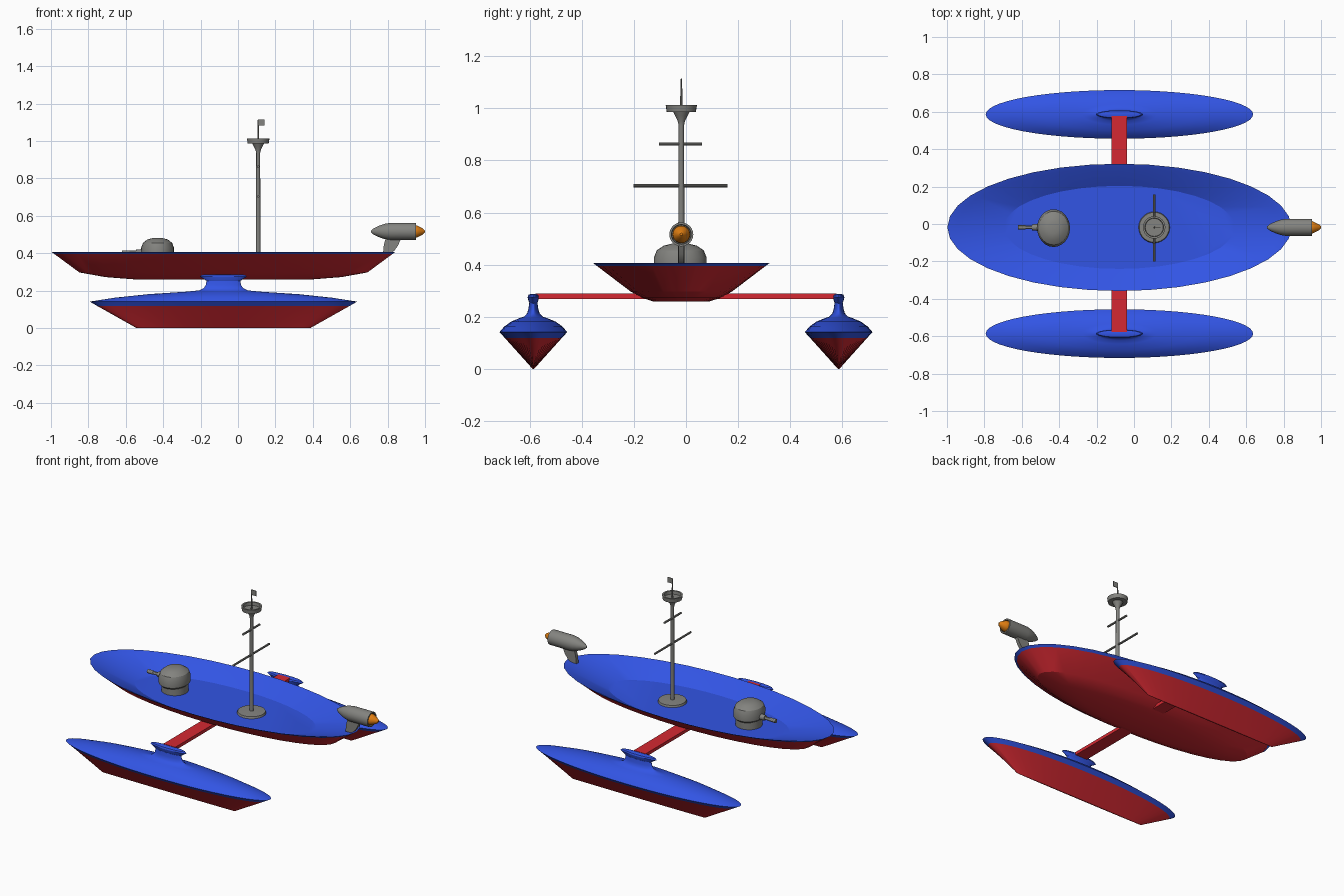
import bpy, bmesh, math
from mathutils import Matrix, Vector

if "Cube" in bpy.data.objects:
    bpy.data.objects.remove(bpy.data.objects["Cube"])


def mat(name, rgb):
    m = bpy.data.materials.new(name)
    m.diffuse_color = (*rgb, 1)
    m.use_nodes = True
    m.node_tree.nodes["Principled BSDF"].inputs["Base Color"].default_value = m.diffuse_color
    return m


BLUE = mat("blue paint", (0.032, 0.09, 0.78))
RED = mat("red paint", (0.66, 0.022, 0.032))
GREY = mat("grey metal", (0.23, 0.23, 0.215))
ORANGE = mat("orange flame", (0.75, 0.21, 0.006))

CY = -0.018      # centre line of the hull
CX = -0.078      # middle of hull and floats


def finish(bm, name, mats, smooth=30):
    bmesh.ops.recalc_face_normals(bm, faces=bm.faces)
    me = bpy.data.meshes.new(name)
    bm.to_mesh(me)
    bm.free()
    for m in mats:
        me.materials.append(m)
    ob = bpy.data.objects.new(name, me)
    bpy.context.collection.objects.link(ob)
    if smooth:
        bpy.ops.object.select_all(action='DESELECT')
        ob.select_set(True)
        bpy.context.view_layer.objects.active = ob
        bpy.ops.object.shade_smooth_by_angle(angle=math.radians(smooth))
    return ob


def loft(name, rings, loc, mats, n=32, smooth=30, axis='Z', split=None):
    """Stack elliptical rings (half width, half depth, height) and cap both ends.
    split: outward faces that look down and lie under this height use slot 1."""
    bm = bmesh.new()
    rows = []
    for a, b, h in rings:
        rows.append([bm.verts.new((a * math.cos(t), b * math.sin(t), h))
                     for t in (2 * math.pi * i / n for i in range(n))])
    for lo, hi in zip(rows, rows[1:]):
        for i in range(n):
            j = (i + 1) % n
            bm.faces.new((lo[i], lo[j], hi[j], hi[i]))
    bm.faces.new(rows[0][::-1])
    bm.faces.new(rows[-1])
    if axis == 'X':
        bm.transform(Matrix.Rotation(math.pi / 2, 4, 'Y'))
    elif axis == 'Y':
        bm.transform(Matrix.Rotation(-math.pi / 2, 4, 'X'))
    bm.transform(Matrix.Translation(loc))
    bmesh.ops.recalc_face_normals(bm, faces=bm.faces)
    if split is not None:
        for f in bm.faces:
            if f.normal.z < 0.01 and f.calc_center_median().z < split:
                f.material_index = 1
    return finish(bm, name, mats, smooth)


def round_rings(profile):
    return [(r, r, h) for r, h in profile]


def box(name, lo, hi, m):
    bm = bmesh.new()
    bmesh.ops.create_cube(bm, size=1)
    lo, hi = Vector(lo), Vector(hi)
    bm.transform(Matrix.Translation((lo + hi) / 2) @ Matrix.Diagonal((*(hi - lo), 1)))
    return finish(bm, name, [m], 0)


# main hull: round-bottomed outside, open dish inside
loft("main_hull", [
    (0.45, 0.105, 0.258), (0.63, 0.15, 0.272), (0.77, 0.195, 0.297),
    (0.903, 0.324, 0.395), (0.92, 0.34, 0.407),
    (0.87, 0.318, 0.396), (0.62, 0.222, 0.333)],
    (CX, CY, 0), [BLUE, RED], n=36, smooth=20, split=0.394)

# two side floats with necks and caps
for side, s in (("right", -1), ("left", 1)):
    y = s * 0.586
    loft(side + "_float", [
        (0.465, 0.003, 0.0), (0.675, 0.109, 0.118), (0.715, 0.13, 0.141),
        (0.58, 0.112, 0.162), (0.40, 0.086, 0.181), (0.20, 0.055, 0.194),
        (0.13, 0.035, 0.201), (0.105, 0.024, 0.213), (0.094, 0.019, 0.23),
        (0.09, 0.016, 0.252)],
        (CX, y, 0), [BLUE, RED], n=56, smooth=35, split=0.117)
    loft(side + "_float_cap", [
        (0.088, 0.014, 0.25), (0.105, 0.019, 0.262), (0.126, 0.022, 0.275),
        (0.115, 0.019, 0.284), (0.08, 0.012, 0.287)],
        (CX, y, 0), [BLUE], n=40)

# cross beam between the floats
box("cross_beam", (-0.12, -0.577, 0.269), (-0.037, 0.577, 0.289), RED)

# gun turret
TX = -0.43
loft("turret_base", round_rings([(0.078, 0.331), (0.078, 0.39)]),
     (TX, CY, 0), [GREY], n=24)
loft("turret_dome", [
    (0.074, 0.085, 0.377), (0.087, 0.1, 0.39), (0.088, 0.101, 0.428),
    (0.078, 0.09, 0.455), (0.055, 0.063, 0.473), (0.025, 0.03, 0.481)],
    (TX, CY - 0.004, 0), [GREY], n=24)
loft("gun_barrel", round_rings([(0.012, -0.19), (0.012, -0.15), (0.010, -0.15),
                                (0.010, -0.05)]),
     (TX, CY, 0.403), [GREY], n=12, axis='X')
loft("gun_sleeve", round_rings([(0.016, -0.115), (0.02, -0.07)]),
     (TX, CY, 0.403), [GREY], n=12, axis='X')

# mast with base disc, flared head and open lookout
MX = 0.108
loft("mast_base", round_rings([(0.084, 0.332), (0.08, 0.345), (0.02, 0.349)]),
     (MX, CY, 0), [GREY], n=28)
loft("mast", round_rings([(0.0125, 0.34), (0.0105, 0.935), (0.014, 0.952),
                          (0.024, 0.972), (0.032, 0.988)]),
     (MX, CY, 0), [GREY], n=16)
loft("lookout", round_rings([(0.056, 0.986), (0.06, 1.012), (0.05, 1.012),
                             (0.048, 0.992)]),
     (MX, CY, 0), [GREY], n=24)
for name, z, half in (("lower_yard", 0.703, 0.18), ("upper_yard", 0.863, 0.083)):
    loft(name, round_rings([(0.0065, -half), (0.0065, half)]),
         (MX, CY - 0.003, z), [GREY], n=10, axis='Y')

# flag
loft("flag_pole", round_rings([(0.005, 0.99), (0.003, 1.113)]),
     (MX, CY, 0), [GREY], n=8)
box("flag", (MX, CY - 0.002, 1.082), (MX + 0.034, CY + 0.002, 1.115), GREY)

# stern engine: pointed nose, barrel body, hollow tail
EZ = 0.516
loft("engine_body", round_rings([
    (0.004, 0.71), (0.018, 0.727), (0.032, 0.758), (0.041, 0.785), (0.046, 0.815),
    (0.046, 0.953), (0.038, 0.953), (0.036, 0.93)]),
    (0, CY, EZ), [GREY], n=24, axis='X')
loft("engine_flame", round_rings([(0.034, 0.925), (0.033, 0.955), (0.027, 0.967),
                                  (0.015, 0.99), (0.005, 1.0)]),
     (0, CY, EZ), [ORANGE], n=20, axis='X')

# engine pylon: flat curved fin
bm = bmesh.new()
outline = [(0.775, 0.397), (0.815, 0.4), (0.835, 0.412), (0.855, 0.44),
           (0.873, 0.48), (0.79, 0.48), (0.78, 0.445)]
face = bm.faces.new([bm.verts.new((x, CY - 0.011, z)) for x, z in outline])
out = bmesh.ops.extrude_face_region(bm, geom=[face])
bmesh.ops.translate(bm, vec=(0, 0.022, 0),
                    verts=[v for v in out["geom"] if isinstance(v, bmesh.types.BMVert)])
finish(bm, "engine_pylon", [GREY])
